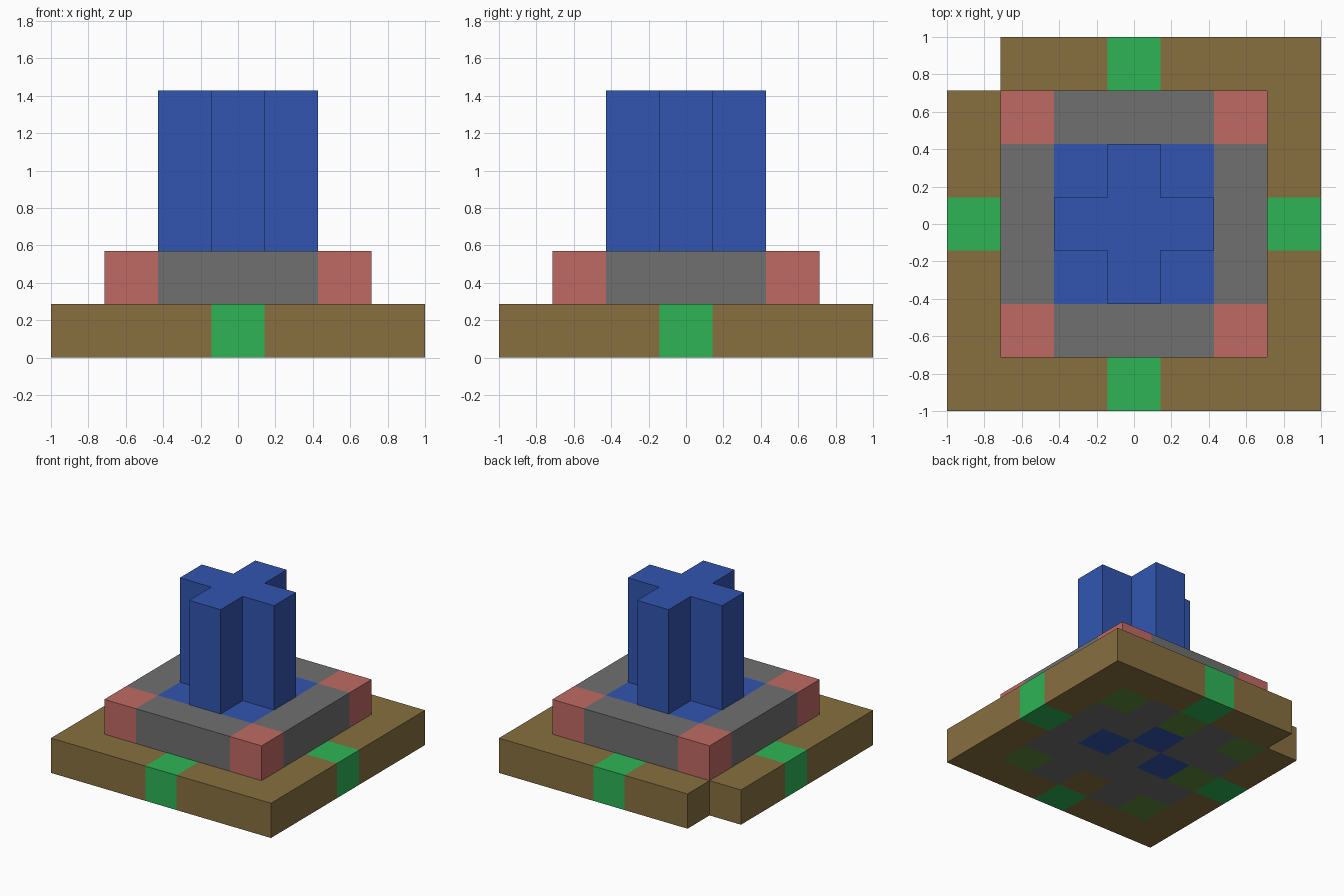
import bpy
import bmesh
from mathutils import Matrix

cube = bpy.data.objects.get("Cube")
if cube:
    bpy.data.objects.remove(cube, do_unlink=True)

U = 2 / 7  # size of one block


def linear(c):
    c /= 255
    return c / 12.92 if c <= 0.04045 else ((c + 0.055) / 1.055) ** 2.4


def make_material(name, rgb):
    mat = bpy.data.materials.new(name)
    mat.use_nodes = True
    colour = (*[linear(c) for c in rgb], 1)
    mat.diffuse_color = colour
    mat.node_tree.nodes["Principled BSDF"].inputs["Base Color"].default_value = colour
    return mat


COLOURS = {
    "earth_brown": (135, 112, 64),
    "bright_green": (46, 180, 86),
    "stone_grey": (112, 112, 112),
    "dusty_red": (192, 106, 99),
    "deep_blue": (50, 85, 177),
    "olive_green": (95, 138, 60),
}
NAMES = list(COLOURS)
MATERIALS = [make_material(n, c) for n, c in COLOURS.items()]


def block_layer(name, radius, bottom, height, keep, colour):
    """Square layer of blocks; keep(a, b) picks blocks, colour(a, b) paints them."""
    bm = bmesh.new()
    n = 2 * radius + 1
    bmesh.ops.create_grid(bm, x_segments=n, y_segments=n, size=n * U / 2,
                          matrix=Matrix.Translation((0, 0, bottom * U)))

    def cell(face):
        p = face.calc_center_median() - face.normal * U / 2
        return round(p.x / U), round(p.y / U)

    bm.normal_update()
    unwanted = [f for f in bm.faces if not keep(*cell(f))]
    bmesh.ops.delete(bm, geom=unwanted, context='FACES')
    out = bmesh.ops.extrude_face_region(bm, geom=bm.faces[:], use_keep_orig=True)
    verts = [g for g in out["geom"] if isinstance(g, bmesh.types.BMVert)]
    bmesh.ops.translate(bm, verts=verts, vec=(0, 0, height * U))
    bmesh.ops.recalc_face_normals(bm, faces=bm.faces[:])
    bm.normal_update()
    for f in bm.faces:
        f.material_index = NAMES.index(colour(*cell(f)))
    mesh = bpy.data.meshes.new(name)
    for mat in MATERIALS:
        mesh.materials.append(mat)
    bm.to_mesh(mesh)
    bm.free()
    obj = bpy.data.objects.new(name, mesh)
    bpy.context.collection.objects.link(obj)
    return obj


def base_colour(a, b):
    ring = max(abs(a), abs(b))
    if ring == 3:
        return "bright_green" if a * b == 0 else "earth_brown"
    if abs(a) == abs(b) == 2 or (a, b) in {(-2, 0), (0, 2)}:
        return "olive_green"
    if (a, b) == (0, -2):
        return "earth_brown"
    if (a, b) in {(1, 0), (-1, 0), (0, 1)}:
        return "deep_blue"
    return "stone_grey"


def step_colour(a, b):
    if max(abs(a), abs(b)) < 2:
        return "deep_blue"
    return "dusty_red" if abs(a) == abs(b) else "stone_grey"


# Base plate with one missing corner block
block_layer("base_plate", 3, 0, 1, lambda a, b: (a, b) != (-3, 3), base_colour)

# Raised step with coloured corners and inner floor
block_layer("raised_step", 2, 1, 1, lambda a, b: True, step_colour)

# Cross-shaped tower
block_layer("cross_tower", 1, 2, 3, lambda a, b: a * b == 0,
            lambda a, b: "deep_blue")
